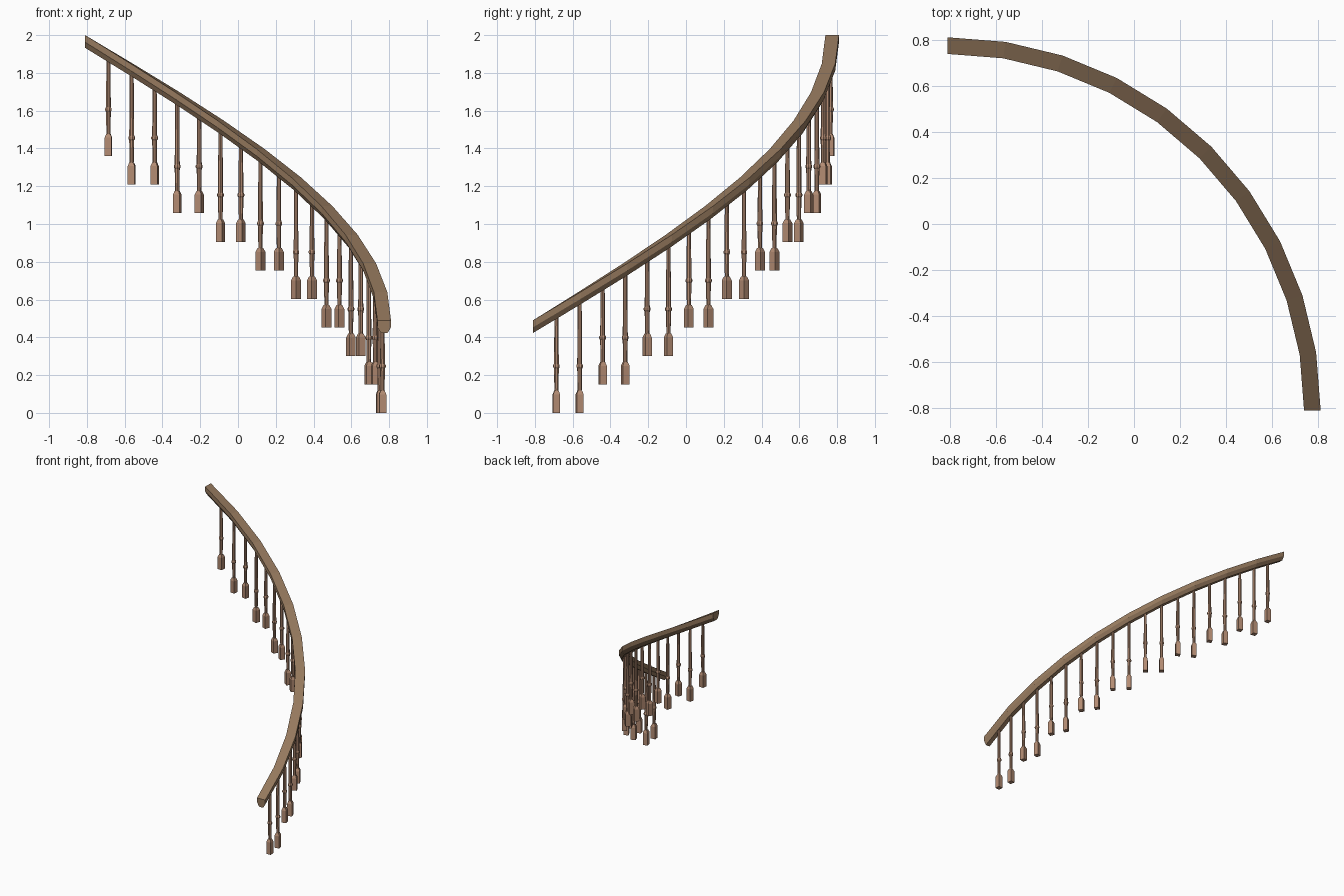
import bpy, bmesh, math
from mathutils import Vector

if "Cube" in bpy.data.objects:
    bpy.data.objects.remove(bpy.data.objects["Cube"])

CX = CY = -0.81          # centre of the quarter turn
STEP = 0.151             # rise per stair
R_RAIL, R_BAL = 1.584, 1.58
Z0, SEGS, RAIL_H = 0.49, 10, 0.067


def material(name, color):
    m = bpy.data.materials.new(name)
    m.diffuse_color = (*color, 1)
    m.use_nodes = True
    m.node_tree.nodes["Principled BSDF"].inputs["Base Color"].default_value = m.diffuse_color
    return m


def loft(bm, rings):
    """Skin a list of equal-length point rings and cap both ends."""
    vs = [[bm.verts.new(p) for p in ring] for ring in rings]
    n = len(vs[0])
    for a, b in zip(vs, vs[1:]):
        for i in range(n):
            j = (i + 1) % n
            bm.faces.new((a[i], a[j], b[j], b[i]))
    bm.faces.new(vs[0][::-1])
    bm.faces.new(vs[-1])


def finish(bm, name, mat):
    bmesh.ops.recalc_face_normals(bm, faces=bm.faces)
    me = bpy.data.meshes.new(name)
    bm.to_mesh(me)
    bm.free()
    me.materials.append(mat)
    ob = bpy.data.objects.new(name, me)
    bpy.context.collection.objects.link(ob)
    return ob


def polar(r, a, z):
    return Vector((CX + r * math.cos(a), CY + r * math.sin(a), z))


def ring(sides, half_width, z):
    """Regular polygon with flat sides facing the axes."""
    r = half_width / math.cos(math.pi / sides)
    return [(r * math.cos((i + 0.5) * math.tau / sides),
             r * math.sin((i + 0.5) * math.tau / sides), z) for i in range(sides)]


rail_wood = material("rail_wood", (0.30, 0.19, 0.11))
baluster_wood = material("baluster_wood", (0.45, 0.26, 0.17))

# Handrail: chamfered section swept up the helix
section = [(-0.036, 0), (0.036, 0), (0.036, -0.037), (0.018, -RAIL_H),
           (-0.018, -RAIL_H), (-0.036, -0.037)]
bm = bmesh.new()
rings = []
for i in range(SEGS + 1):
    a = math.pi / 2 * i / SEGS
    rings.append([polar(R_RAIL + dr, a, Z0 + STEP * i + dz) for dr, dz in section])
loft(bm, rings)
finish(bm, "handrail", rail_wood)

# Balusters: two per stair, each with square foot, turned shaft and collar
collar = [(0.010, 0.10), (0.0125, 0.235), (0.017, 0.243), (0.017, 0.252), (0.0125, 0.26)]
for k in range(1, 2 * SEGS):
    a = math.radians(4.5 * k)
    base = STEP * ((k - 1) // 2)
    top = Z0 + STEP * k / 2 - RAIL_H + 0.015 - base
    bm = bmesh.new()
    loft(bm, [ring(4, w, z) for w, z in ((0.0185, 0), (0.0185, 0.098), (0.011, 0.118))])
    loft(bm, [ring(8, w, z) for w, z in collar + [(0.010, top)]])
    ob = finish(bm, f"baluster_{k:02d}", baluster_wood)
    ob.location = polar(R_BAL, a, base)
    ob.rotation_euler.z = a
